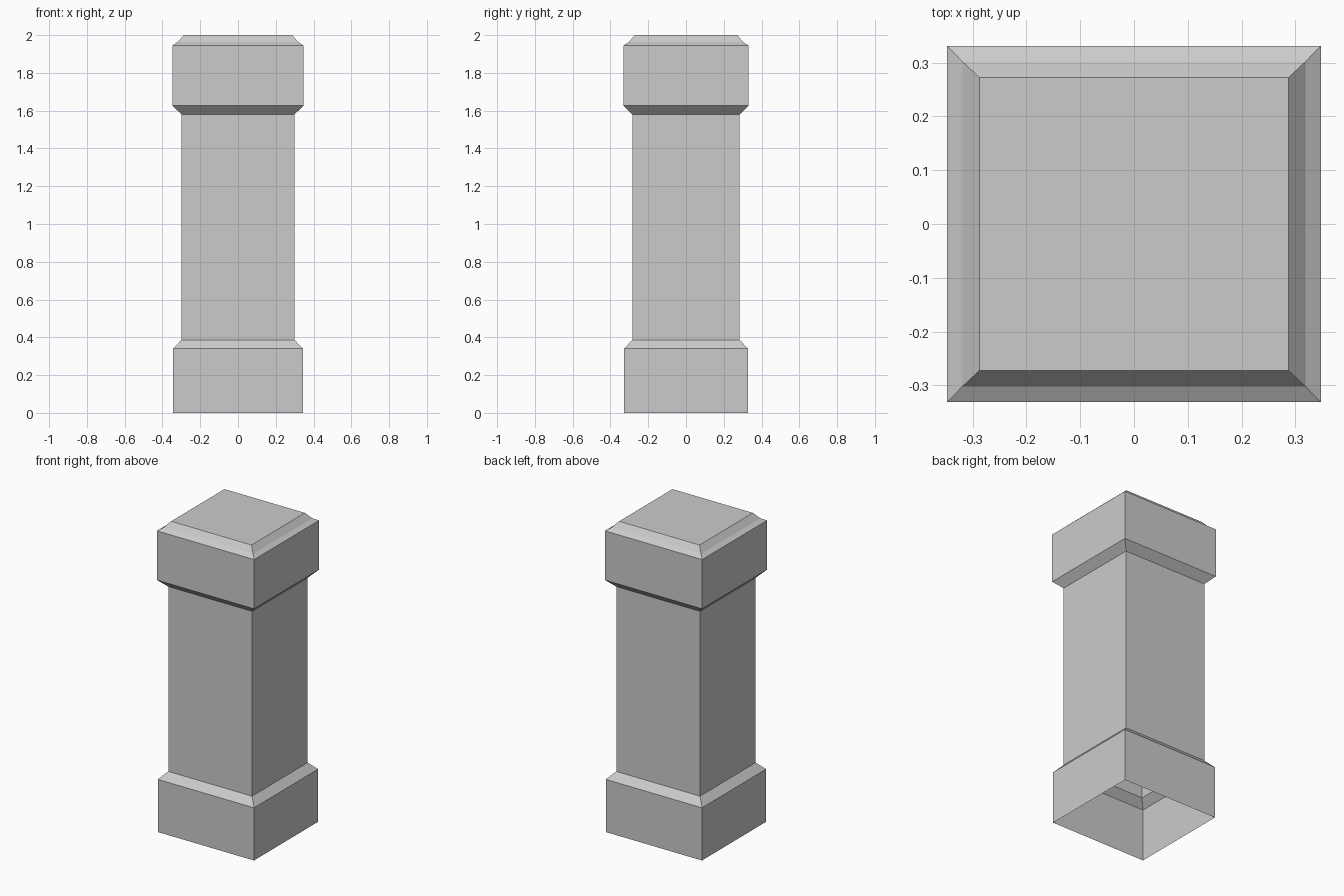
import bpy, bmesh

if "Cube" in bpy.data.objects:
    bpy.data.objects.remove(bpy.data.objects["Cube"])

# Profile from ground to top: half width x, half depth y, height z
PROFILE = [
    (0.343, 0.327, 0.00),   # plinth
    (0.343, 0.327, 0.34),
    (0.299, 0.284, 0.387),  # shaft
    (0.299, 0.284, 1.58),
    (0.347, 0.331, 1.627),  # capital
    (0.347, 0.331, 1.945),
    (0.319, 0.302, 1.963),  # concave top bevel
    (0.287, 0.272, 2.00),
]

bm = bmesh.new()
rings = [[bm.verts.new((sx * x, sy * y, z))
          for sx, sy in ((-1, -1), (1, -1), (1, 1), (-1, 1))]
         for x, y, z in PROFILE]

# Side walls between neighbouring rings
for low, high in zip(rings, rings[1:]):
    for i in range(4):
        j = (i + 1) % 4
        bm.faces.new((low[i], low[j], high[j], high[i]))

# Flat top; the underside stays open and the shell is hollow
bm.faces.new(rings[-1])

mesh = bpy.data.meshes.new("square_pillar")
bm.to_mesh(mesh)
bm.free()
pillar = bpy.data.objects.new("square_pillar", mesh)
bpy.context.collection.objects.link(pillar)
